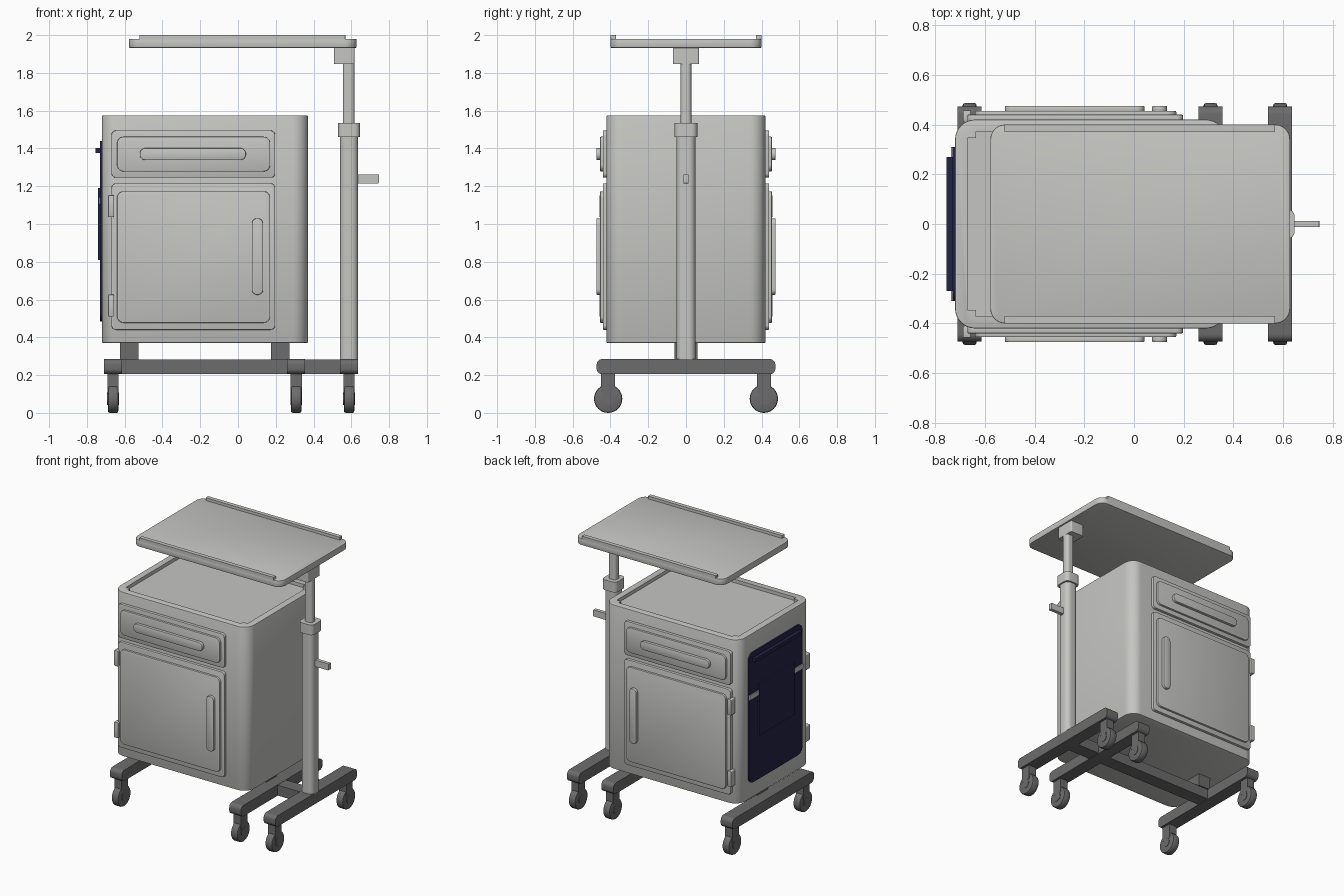
import bpy, bmesh, math
from mathutils import Vector

if "Cube" in bpy.data.objects:
    bpy.data.objects.remove(bpy.data.objects["Cube"])


def material(name, rgb):
    m = bpy.data.materials.new(name)
    m.diffuse_color = (*rgb, 1)
    m.use_nodes = True
    m.node_tree.nodes["Principled BSDF"].inputs["Base Color"].default_value = m.diffuse_color
    return m


LIGHT = material("light_grey", (0.56, 0.56, 0.54))
DARK = material("dark_grey", (0.15, 0.15, 0.15))
NAVY = material("navy_fabric", (0.016, 0.016, 0.065))

# (u, v, depth) to world, for each extrusion axis
AXES = {"z": lambda u, v, d: (u, v, d),
        "y": lambda u, v, d: (u, d, v),
        "x": lambda u, v, d: (d, u, v)}


def extrude(name, pts, d0, d1, axis, mat, bevel=0.0):
    """Closed 2D outline extruded along an axis, optionally with rounded rims."""
    bm = bmesh.new()
    place = AXES[axis]
    lo = [bm.verts.new(place(u, v, d0)) for u, v in pts]
    hi = [bm.verts.new(place(u, v, d1)) for u, v in pts]
    n = len(pts)
    caps = [bm.faces.new(lo), bm.faces.new(hi)]
    for i in range(n):
        j = (i + 1) % n
        bm.faces.new((lo[i], lo[j], hi[j], hi[i]))
    bmesh.ops.recalc_face_normals(bm, faces=bm.faces)
    if bevel:
        edges = list({e for f in caps for e in f.edges})
        bmesh.ops.bevel(bm, geom=edges, offset=bevel, segments=2, profile=0.5, affect="EDGES")
    me = bpy.data.meshes.new(name)
    bm.to_mesh(me)
    bm.free()
    me.materials.append(mat)
    ob = bpy.data.objects.new(name, me)
    bpy.context.collection.objects.link(ob)
    smooth(ob)
    return ob


def smooth(ob):
    bpy.ops.object.select_all(action="DESELECT")
    ob.select_set(True)
    bpy.context.view_layer.objects.active = ob
    bpy.ops.object.shade_smooth_by_angle(angle=math.radians(32))


def rounded(u0, u1, v0, v1, r, seg=8):
    """Outline of a rectangle with round corners."""
    if r <= 0:
        return [(u0, v0), (u1, v0), (u1, v1), (u0, v1)]
    pts = []
    corners = [(u1 - r, v1 - r), (u0 + r, v1 - r), (u0 + r, v0 + r), (u1 - r, v0 + r)]
    for k, (cu, cv) in enumerate(corners):
        for i in range(seg + 1):
            a = math.pi / 2 * (k + i / seg)
            pts.append((cu + r * math.cos(a), cv + r * math.sin(a)))
    # drop doubled points where the straight sides vanish
    return [p for i, p in enumerate(pts) if (Vector(p) - Vector(pts[i - 1])).length > 1e-5]


def block(name, u, v, d, axis, mat, r=0.0, bevel=0.0):
    return extrude(name, rounded(*u, *v, r), *d, axis, mat, bevel)


def disc(name, cu, cv, rad, d, axis, mat, bevel=0.0, n=32):
    pts = [(cu + rad * math.cos(2 * math.pi * i / n), cv + rad * math.sin(2 * math.pi * i / n))
           for i in range(n)]
    return extrude(name, pts, *d, axis, mat, bevel)


# Cabinet body with a shallow tray sunk into its top
cabinet = block("cabinet", (-0.72, 0.37), (-0.42, 0.42), (0.37, 1.575), "z", LIGHT, 0.08, 0.005)
quarter = [(0.495, 0.345), (0.46, 0.345), (0.46, 0.372), (0.40, 0.372)]
outline = quarter + [(-u, v) for u, v in quarter[::-1]]
outline += [(-u, -v) for u, v in outline]
cutter = extrude("tray_cutter", [(u - 0.175, v) for u, v in outline], 1.55, 1.65, "z", LIGHT)
cut = cabinet.modifiers.new("tray", "BOOLEAN")
cut.operation, cut.solver, cut.object = "DIFFERENCE", "EXACT", cutter
bpy.context.view_layer.objects.active = cabinet
bpy.ops.object.modifier_apply(modifier="tray")
bpy.data.objects.remove(cutter)
smooth(cabinet)

# Drawer, door, handles and hinges on the front and the back
for side, s in (("front", -1), ("back", 1)):
    def panel(part, u, v, d0, d1, r, bevel=0.004):
        block(f"{side}_{part}", u, v, (s * d0, s * d1), "y", LIGHT, r, bevel)

    panel("drawer", (-0.67, 0.197), (1.245, 1.495), 0.41, 0.44, 0.025)
    panel("drawer_panel", (-0.64, 0.17), (1.278, 1.462), 0.43, 0.455, 0.035)
    panel("drawer_handle", (-0.52, 0.042), (1.338, 1.402), 0.45, 0.475, 0.031)
    panel("door", (-0.67, 0.197), (0.44, 1.215), 0.41, 0.44, 0.025)
    panel("door_panel", (-0.64, 0.17), (0.477, 1.173), 0.43, 0.455, 0.035)
    panel("door_handle", (0.073, 0.133), (0.625, 1.03), 0.45, 0.475, 0.029)
    for level, z in (("lower", 0.51), ("upper", 1.037)):
        panel(f"{level}_hinge", (-0.688, -0.656), (z, z + 0.116), 0.41, 0.458, 0.006)

# Fabric organiser on the left side, with pocket, top strip and straps
block("organiser", (-0.31, 0.31), (0.485, 1.44), (-0.73, -0.715), "x", NAVY, 0.05)
block("organiser_pocket", (-0.205, 0.205), (0.81, 1.19), (-0.742, -0.725), "x", NAVY)
block("organiser_strip", (-0.27, 0.27), (1.375, 1.402), (-0.755, -0.725), "x", NAVY)
for side, y0 in (("front", -0.31), ("back", 0.205)):
    block(f"{side}_strap", (y0, y0 + 0.105), (1.105, 1.14), (-0.737, -0.725), "x", LIGHT)

# Base frame: centre beam, spacers under the cabinet and three cross bars on casters
block("base_beam", (-0.70, 0.60), (-0.05, 0.05), (0.207, 0.283), "z", DARK)
for name, x in (("left", -0.625), ("right", 0.175)):
    block(f"{name}_spacer", (x, x + 0.097), (-0.06, 0.06), (0.28, 0.372), "z", DARK)
for name, x in (("left", -0.6615), ("middle", 0.308), ("right", 0.588)):
    block(f"{name}_cross_bar", (-0.473, 0.473), (0.205, 0.285), (x - 0.048, x + 0.048),
          "x", DARK, 0.03)
    for end, y in (("front", -0.412), ("back", 0.412)):
        tag = f"{name}_{end}"
        disc(f"{tag}_wheel", y, 0.075, 0.075, (x - 0.028, x + 0.028), "x", DARK, 0.01)
        disc(f"{tag}_hub", y, 0.075, 0.032, (x - 0.031, x + 0.031), "x", DARK)
        block(f"{tag}_caster_stem", (y - 0.037, y + 0.037), (0.10, 0.21),
              (x - 0.03, x + 0.03), "x", DARK)

# Telescopic post with collar, lever and table bracket
block("post", (0.54, 0.636), (-0.05, 0.05), (0.28, 1.47), "z", LIGHT, 0.035)
block("post_collar", (0.53, 0.646), (-0.06, 0.06), (1.46, 1.535), "z", LIGHT, 0.03)
block("inner_post", (0.555, 0.617), (-0.028, 0.028), (1.5, 1.88), "z", LIGHT, 0.02)
block("table_bracket", (0.508, 0.617), (-0.07, 0.07), (1.848, 1.94), "z", LIGHT, 0.01)
block("height_lever", (0.62, 0.746), (1.215, 1.263), (-0.013, 0.013), "y", LIGHT, 0.004)

# Overbed table top with raised edge rails
block("table_top", (-0.578, 0.628), (-0.4, 0.4), (1.933, 1.98), "z", LIGHT, 0.06, 0.004)
for side, y0 in (("front", -0.4), ("back", 0.37)):
    block(f"{side}_table_rail", (-0.522, 0.568), (y0, y0 + 0.03), (1.97, 2.0), "z", LIGHT, 0.004)
